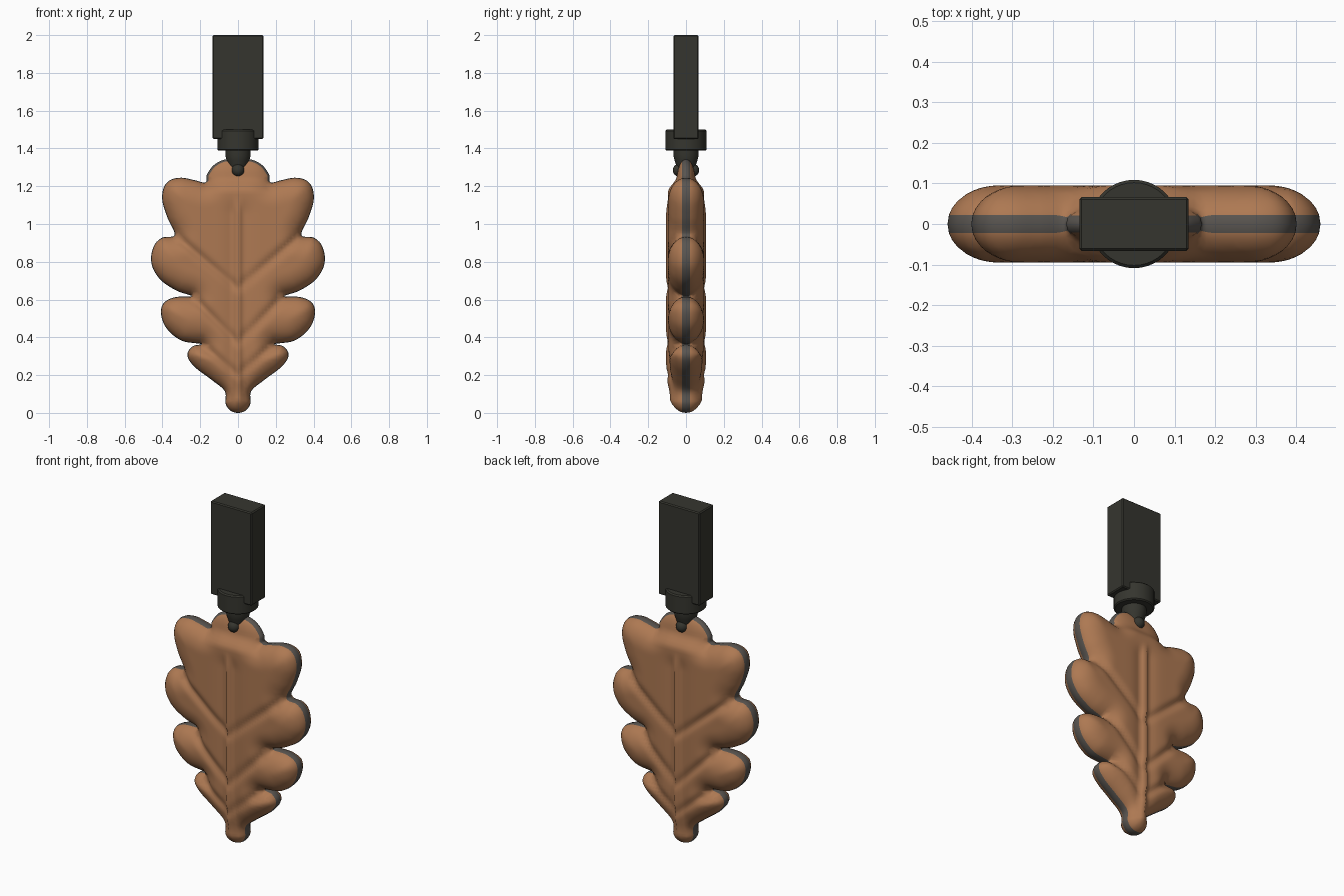
import bpy, bmesh, math
from mathutils import Vector
from mathutils.geometry import delaunay_2d_cdt
from mathutils.kdtree import KDTree

if "Cube" in bpy.data.objects:
    bpy.data.objects.remove(bpy.data.objects["Cube"])


def material(name, rgb):
    m = bpy.data.materials.new(name)
    m.diffuse_color = (*rgb, 1)
    m.use_nodes = True
    m.node_tree.nodes["Principled BSDF"].inputs["Base Color"].default_value = m.diffuse_color
    return m


COPPER = material("copper brown", (0.42, 0.19, 0.085))
GREY = material("rim grey", (0.10, 0.09, 0.08))
DARK = material("dark iron", (0.036, 0.036, 0.028))

# Right half of the lobed leaf outline, stem to top (x, z)
half = [(0, 0), (.04, .012), (.066, .05), (.07, .115), (.14, .175), (.22, .235), (.262, .285),
        (.264, .325), (.235, .355), (.195, .365), (.30, .383), (.38, .45), (.408, .53),
        (.39, .585), (.33, .613), (.245, .618), (.32, .645), (.40, .695), (.448, .76),
        (.46, .825), (.442, .89), (.40, .928), (.335, .942), (.372, 1.03), (.40, 1.12),
        (.394, 1.19), (.36, 1.232), (.30, 1.245), (.23, 1.232), (.172, 1.22), (.165, 1.26),
        (.13, 1.31), (.075, 1.34), (0, 1.345)]
ctrl = [Vector(p) for p in half] + [Vector((-x, z)) for x, z in reversed(half[1:-1])]


def spline(pts, steps):
    out, n = [], len(pts)
    for i in range(n):
        a, b, c, d = (pts[(i + k - 1) % n] for k in range(4))
        for s in range(steps):
            t = s / steps
            out.append(0.5 * (2 * b + (c - a) * t + (2 * a - 5 * b + 4 * c - d) * t * t
                              + (3 * b - a - 3 * c + d) * t ** 3))
    return out


def smooth(a, b, v):
    t = max(0, min(1, (v - a) / (b - a)))
    return t * t * (3 - 2 * t)


def seg_dist(p, a, b):
    t = max(0, min(1, (p - a).dot(b - a) / (b - a).length_squared))
    return (p - a - (b - a) * t).length, t


GROOVES = [((.195, .365), (0, .20)), ((.245, .618), (0, .37)), ((.335, .942), (0, .66))]


def height(p, d):
    # Puffed cushion profile, thinner at the top tab, with veins and midrib
    q = Vector((abs(p.x), p.y))
    tab = smooth(1.17, 1.25, q.y) * (1 - smooth(.15, .20, q.x))
    thick = .095 - .045 * tab
    t = min(d / .125, 1)
    h = thick * (1 - (1 - t) ** 2) ** .5
    deep = 0
    for a, b in GROOVES:
        g, u = seg_dist(q, Vector(a), Vector(b))
        deep = max(deep, .022 * math.exp(-(g / .022) ** 2) * (1 - .6 * u))
    rib = (1 - smooth(1.05, 1.15, q.y)) * smooth(.05, .2, q.y)
    deep += rib * (.016 * math.exp(-(q.x / .06) ** 2) - .026 * math.exp(-(q.x / .018) ** 2))
    return h - deep * smooth(0, .06, d)


def build_leaf():
    line = spline(ctrl, 6)
    n = len(line)
    tree = KDTree(n)
    for i, p in enumerate(line):
        tree.insert((p.x, p.y, 0), i)
    tree.balance()
    inward = []
    for i in range(n):
        e = (line[(i + 1) % n] - line[i - 1]).normalized()
        inward.append(Vector((-e.y, e.x)))
    pts, dist = list(line), [0] * n
    # Rings close to the edge give a round rim
    for d in (.0035, .011, .024):
        for i in range(n):
            p = line[i] + inward[i] * d
            if tree.find((p.x, p.y, 0))[2] > .93 * d:
                pts.append(p)
                dist.append(d)
    # Regular points fill the inside
    step = .0165
    for i in range(-29, 30):
        for k in range(1, 84):
            p = Vector((i * step, k * step))
            co, j, d = tree.find((p.x, p.y, 0))
            if d > .034 and (p - line[j]).dot(inward[j]) > 0:
                pts.append(p)
                dist.append(d)
    co, _, tris, orig, _, _ = delaunay_2d_cdt(pts, [], [list(range(n))], 1, 1e-6)
    bm = bmesh.new()
    front, back = [], []
    for p, o in zip(co, orig):
        d = min((dist[k] for k in o), default=0)
        h = height(p, d) if d > 0 else 0
        v = bm.verts.new((p.x, -h, p.y))
        front.append(v)
        back.append(v if h == 0 else bm.verts.new((p.x, h, p.y)))
    for t in tris:
        for side in (front, back):
            vs = [side[i] for i in t]
            if bm.faces.get(vs) is None:
                bm.faces.new(vs)
    bmesh.ops.delete(bm, geom=[v for v in bm.verts if not v.link_faces], context='VERTS')
    bmesh.ops.recalc_face_normals(bm, faces=bm.faces)
    for f in bm.faces:
        f.smooth = True
        # Grey worn line along the rim
        f.material_index = int(max(abs(v.co.y) for v in f.verts) < .027)
    finish("leaf", bm, [COPPER, GREY])


def finish(name, bm, mats):
    me = bpy.data.meshes.new(name)
    bm.to_mesh(me)
    bm.free()
    for m in mats:
        me.materials.append(m)
    ob = bpy.data.objects.new(name, me)
    bpy.context.collection.objects.link(ob)
    return ob


def lathe(name, profile, sides=40):
    # Turned part around the z axis
    bm = bmesh.new()
    rings = [[bm.verts.new((r * math.cos(2 * math.pi * i / sides),
                            r * math.sin(2 * math.pi * i / sides), z)) for i in range(sides)]
             for r, z in profile]
    for a, b in zip(rings, rings[1:]):
        for i in range(sides):
            j = (i + 1) % sides
            bm.faces.new((a[i], a[j], b[j], b[i]))
    bm.faces.new(rings[0][::-1])
    bm.faces.new(rings[-1])
    ob = finish(name, bm, [DARK])
    bpy.context.view_layer.objects.active = ob
    ob.select_set(True)
    bpy.ops.object.shade_smooth_by_angle(angle=math.radians(35))
    ob.select_set(False)


build_leaf()

# Strap block
bm = bmesh.new()
bmesh.ops.create_cube(bm, size=1)
for v in bm.verts:
    v.co = Vector((v.co.x * .27, v.co.y * .134, 1.725 + v.co.z * .55))
bmesh.ops.bevel(bm, geom=bm.edges[:], offset=.006, segments=1, affect='EDGES')
finish("strap_block", bm, [DARK])

# Collar and tapered clasp gripping the leaf tab
lathe("collar", [(.102, 1.388), (.109, 1.394), (.109, 1.492), (.102, 1.499)])
lathe("clasp", [(.036, 1.262), (.048, 1.30), (.060, 1.335), (.066, 1.36), (.066, 1.40)])

# Rivet heads on both sides
for name, y in (("front_rivet", -.036), ("back_rivet", .036)):
    bm = bmesh.new()
    bmesh.ops.create_uvsphere(bm, u_segments=20, v_segments=12, radius=.034)
    for v in bm.verts:
        v.co += Vector((0, y, 1.285))
    for f in bm.faces:
        f.smooth = True
    finish(name, bm, [DARK])
